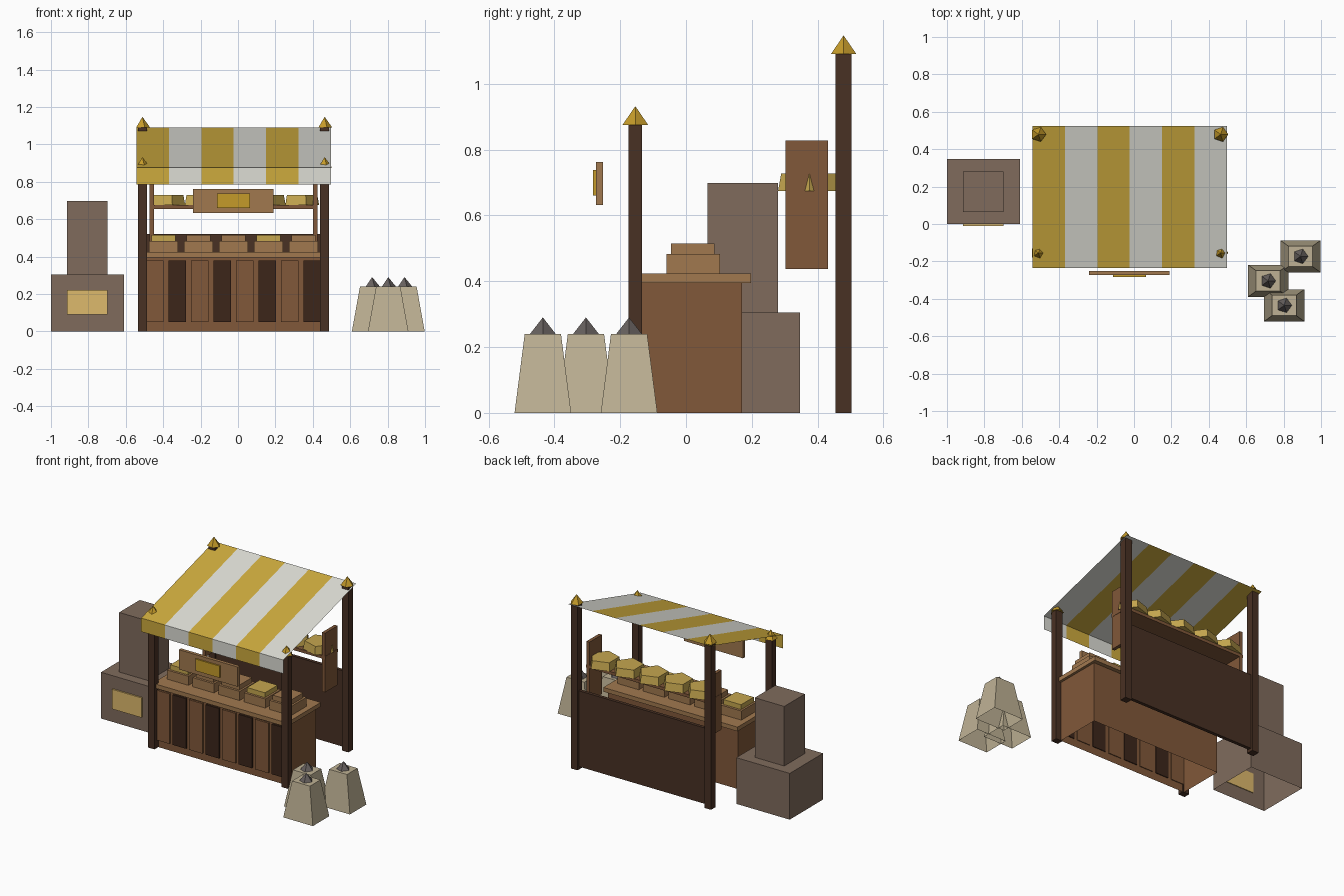
import bpy, bmesh, math
from mathutils import Matrix

if "Cube" in bpy.data.objects:
    bpy.data.objects.remove(bpy.data.objects["Cube"])

CX = -0.024  # centre line of the stall


def mat(name, hexcol):
    m = bpy.data.materials.new(name)
    rgb = [(int(hexcol[i:i + 2], 16) / 255) ** 2.2 for i in (0, 2, 4)]
    m.diffuse_color = (*rgb, 1)
    m.use_nodes = True
    m.node_tree.nodes["Principled BSDF"].inputs["Base Color"].default_value = m.diffuse_color
    return m


WOOD = mat("wood", "80593C")
LIGHT = mat("light_wood", "A07850")
DARK = mat("dark_wood", "4A3428")
PLANK = mat("plank_dark", "3E2A20")
GOLD = mat("gold", "C49A2E")
BREAD = mat("bread", "C4A550")
STONE = mat("stone", "7F6B5D")
GLOW = mat("oven_glow", "DDB86C")
SACK = mat("sackcloth", "BDB093")
GREY = mat("dark_grain", "66605E")
YELLOW = mat("awning_yellow", "CCA940")
WHITE = mat("awning_white", "DCDCD4")


def finish(name, bm, *mats):
    me = bpy.data.meshes.new(name)
    bm.to_mesh(me)
    bm.free()
    for m in mats:
        me.materials.append(m)
    ob = bpy.data.objects.new(name, me)
    bpy.context.collection.objects.link(ob)
    return ob


def box(name, x, y, z, m, taper=(1, 1), open_bottom=False):
    """Box from (min, max) ranges; taper scales the top face."""
    bm = bmesh.new()
    bmesh.ops.create_cube(bm, size=1)
    for v in bm.verts:
        if v.co.z > 0:
            v.co.x *= taper[0]
            v.co.y *= taper[1]
        v.co = [(a + b) / 2 + c * (b - a) for (a, b), c in zip((x, y, z), v.co)]
    if open_bottom:
        bm.normal_update()
        low = [f for f in bm.faces if f.normal.z < -0.9]
        bmesh.ops.delete(bm, geom=low, context='FACES')
    return finish(name, bm, m)


def cone5(name, x, y, z0, z1, r1, r2, m):
    """Five-sided cone or frustum with one corner towards +x."""
    bm = bmesh.new()
    bmesh.ops.create_cone(bm, cap_ends=True, segments=5, radius1=r1, radius2=r2, depth=z1 - z0)
    a = bm.verts[:][0].co
    turn = Matrix.Rotation(-math.atan2(a.y, a.x), 4, 'Z')
    bmesh.ops.transform(bm, matrix=Matrix.Translation((x, y, (z0 + z1) / 2)) @ turn, verts=bm.verts)
    bmesh.ops.remove_doubles(bm, verts=bm.verts, dist=1e-5)
    return finish(name, bm, m)


# posts with pointed finials
for side, sx in (("left", -1), ("right", 1)):
    px = CX + sx * 0.487
    for end, py, h in (("front", -0.154, 0.875), ("back", 0.479, 1.09)):
        w = 0.021 if end == "front" else 0.024
        box(f"{end}_post_{side}", (px - 0.024, px + 0.024), (py - w, py + w), (0, h), DARK)
        cone5(f"{end}_finial_{side}", px, py, h, h + 0.057, 0.041, 0, GOLD)

# striped awning: sloped sheet plus hanging valance
bm = bmesh.new()
profile = [(0.525, 1.09), (-0.235, 0.875), (-0.235, 0.785)]
cols = [[bm.verts.new((-0.542 + i * 1.038 / 6, y, z)) for y, z in profile] for i in range(7)]
for i in range(6):
    for j in range(2):
        f = bm.faces.new((cols[i][j], cols[i][j + 1], cols[i + 1][j + 1], cols[i + 1][j]))
        f.material_index = i % 2
finish("awning", bm, YELLOW, WHITE)

# counter with planked front
box("counter_body", (CX - 0.473, CX + 0.473), (-0.135, 0.17), (0, 0.395), WOOD, open_bottom=True)
box("counter_top", (CX - 0.49, CX + 0.49), (-0.157, 0.197), (0.395, 0.423), LIGHT)
for i in range(8):
    x = CX + (i - 3.5) * 0.1203
    box(f"counter_plank_{i}", (x - 0.048, x + 0.048), (-0.148, -0.13), (0.05, 0.38),
        PLANK if i % 2 else WOOD)

# crates of goods on the counter
for i in range(5):
    x = CX + (i - 2) * 0.187
    box(f"crate_{i}", (x - 0.078, x + 0.078), (-0.06, 0.103), (0.423, 0.483), LIGHT)
    box(f"crate_goods_{i}", (x - 0.065, x + 0.065), (-0.045, 0.087), (0.483, 0.515),
        BREAD if i % 3 == 0 else LIGHT)

# back wall
box("back_wall", (CX - 0.475, CX + 0.475), (0.468, 0.49), (0.02, 0.52), DARK)

# shelf with side boards and loaves
box("shelf_board", (CX - 0.45, CX + 0.45), (0.302, 0.432), (0.655, 0.675), WOOD)
for side, sx in (("left", -1), ("right", 1)):
    x = CX + sx * 0.437
    box(f"shelf_side_{side}", (x - 0.011, x + 0.011), (0.302, 0.432), (0.437, 0.828), WOOD)
for i in range(5):
    cone5(f"loaf_{i}", CX + (i - 2) * 0.179, 0.375, 0.675, 0.728, 0.1, 0.09, BREAD)

# hanging sign
box("sign_board", (-0.24, 0.19), (-0.274, -0.252), (0.632, 0.762), LIGHT)
box("sign_plaque", (-0.113, 0.063), (-0.283, -0.274), (0.66, 0.738), GOLD)

# stone oven
box("oven_base", (-1, -0.61), (0, 0.347), (0, 0.305), STONE, open_bottom=True)
box("oven_chimney", (-0.913, -0.698), (0.065, 0.28), (0.305, 0.698), STONE)
box("oven_opening", (-0.913, -0.698), (-0.01, 0.005), (0.09, 0.22), GLOW)

# sacks
for i, (x, y) in enumerate(((0.717, -0.304), (0.89, -0.173), (0.803, -0.435))):
    box(f"sack_{i}", (x - 0.108, x + 0.108), (y - 0.086, y + 0.086), (0, 0.24), SACK,
        taper=(0.6, 0.64), open_bottom=True)
    cone5(f"sack_tip_{i}", x, y, 0.24, 0.29, 0.041, 0, GREY)
